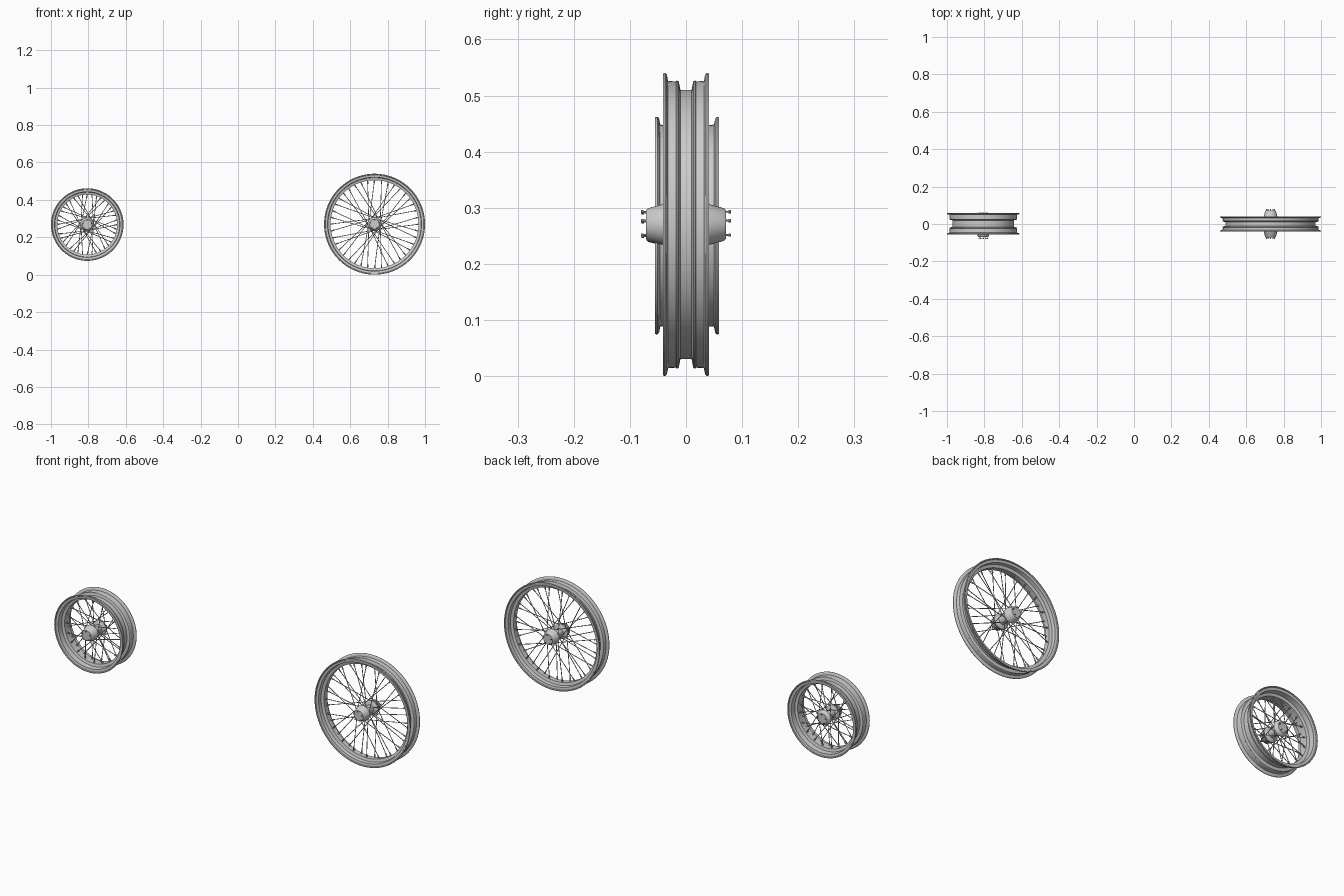
import bpy, bmesh, math
from mathutils import Vector

if "Cube" in bpy.data.objects:
    bpy.data.objects.remove(bpy.data.objects["Cube"])

metal = bpy.data.materials.new("grey_metal")
metal.use_nodes = True
metal.diffuse_color = (0.6, 0.6, 0.6, 1)
metal.node_tree.nodes["Principled BSDF"].inputs["Base Color"].default_value = (0.6, 0.6, 0.6, 1)


def finish(name, bm, center):
    bmesh.ops.recalc_face_normals(bm, faces=bm.faces)
    mesh = bpy.data.meshes.new(name)
    bm.to_mesh(mesh)
    bm.free()
    mesh.materials.append(metal)
    obj = bpy.data.objects.new(name, mesh)
    bpy.context.collection.objects.link(obj)
    obj.location = center
    bpy.ops.object.select_all(action='DESELECT')
    obj.select_set(True)
    bpy.context.view_layer.objects.active = obj
    bpy.ops.object.shade_smooth_by_angle(angle=math.radians(35))


def polar(r, a, y):
    return Vector((r * math.cos(a), y, r * math.sin(a)))


def lathe(bm, profile, segments, closed):
    """Spin (y, radius) points about the axle."""
    rings = [[bm.verts.new(polar(r, math.tau * i / segments, y)) for y, r in profile]
             for i in range(segments)]
    n = len(profile)
    for i in range(segments):
        a, b = rings[i], rings[(i + 1) % segments]
        for j in range(n if closed else n - 1):
            k = (j + 1) % n
            bm.faces.new((a[j], a[k], b[k], b[j]))
    if not closed:
        for j in (0, n - 1):
            bm.faces.new([ring[j] for ring in rings])


def rod(bm, start, end, radius, sides):
    axis = end - start
    matrix = axis.to_track_quat('Z', 'Y').to_matrix().to_4x4()
    matrix.translation = (start + end) / 2
    bmesh.ops.create_cone(bm, cap_ends=True, segments=sides, radius1=radius,
                          radius2=radius, depth=axis.length, matrix=matrix)


def wheel(name, center, radius, half, well, drop, sweep, ends):
    # rim: rolled flanges, bead shelves, small humps and a sunken well
    R = radius
    outer = [(half - 0.004, R), (half - 0.007, R - 0.003), (half - 0.009, R - 0.014),
             (well + 0.006, R - 0.015), (well + 0.004, R - 0.013), (well + 0.001, R - 0.015),
             (well - 0.002, R - drop)]
    inner = [(well + 0.001, R - drop - 0.005), (well + 0.005, R - 0.021),
             (half - 0.006, R - 0.019), (half - 0.004, R - 0.007),
             (half, R - 0.005), (half, R - 0.001)]
    side = inner + outer
    bm = bmesh.new()
    lathe(bm, side + [(-y, r) for y, r in reversed(side)], 96, True)
    finish(name + "_rim", bm, center)

    # hub: two tapered drums joined by a slim barrel
    front, back = ends
    bm = bmesh.new()
    lathe(bm, [(-front, 0.012), (-front, 0.026), (-front + 0.003, 0.029),
               (-0.042, 0.036), (-0.038, 0.038), (-0.032, 0.038), (-0.029, 0.034),
               (-0.025, 0.019), (0.025, 0.019), (0.029, 0.034), (0.032, 0.038),
               (0.038, 0.038), (0.042, 0.036), (back - 0.003, 0.029),
               (back, 0.026), (back, 0.012)], 40, False)
    finish(name + "_hub", bm, center)

    # hub bolts
    bm = bmesh.new()
    for sign, end in ((-1, front), (1, back)):
        for i in range(5):
            a = math.tau * i / 5 + math.pi / 2
            base, neck, tip = [polar(0.023, a, sign * (end + d)) for d in (-0.002, 0.005, 0.009)]
            rod(bm, base, neck, 0.0015, 8)
            rod(bm, neck, tip, 0.003, 10)
    finish(name + "_hub_bolts", bm, center)

    # crossed spokes, with thicker nipples at the rim
    spokes, nipples = bmesh.new(), bmesh.new()
    seat = R - drop - 0.003
    for i in range(40):
        sign = 1 if i % 2 else -1
        lean = sweep if (i // 2) % 2 else -sweep
        a = math.tau * i / 40
        hub_end = polar(0.033, a + lean, sign * 0.035)
        rim_end = polar(seat, a, sign * well * 0.5)
        rod(spokes, hub_end, rim_end, 0.0018, 8)
        rod(nipples, rim_end.lerp(hub_end, 0.018 / (rim_end - hub_end).length),
            rim_end, 0.0034, 8)
    finish(name + "_spokes", spokes, center)
    finish(name + "_spoke_nipples", nipples, center)


wheel("large_wheel", (0.73, 0, 0.27), 0.27, 0.041, 0.012, 0.03, math.radians(60), (0.071, 0.071))
wheel("small_wheel", (-0.806, 0.002, 0.268), 0.194, 0.057, 0.02, 0.029, math.radians(80), (0.072, 0.05))
